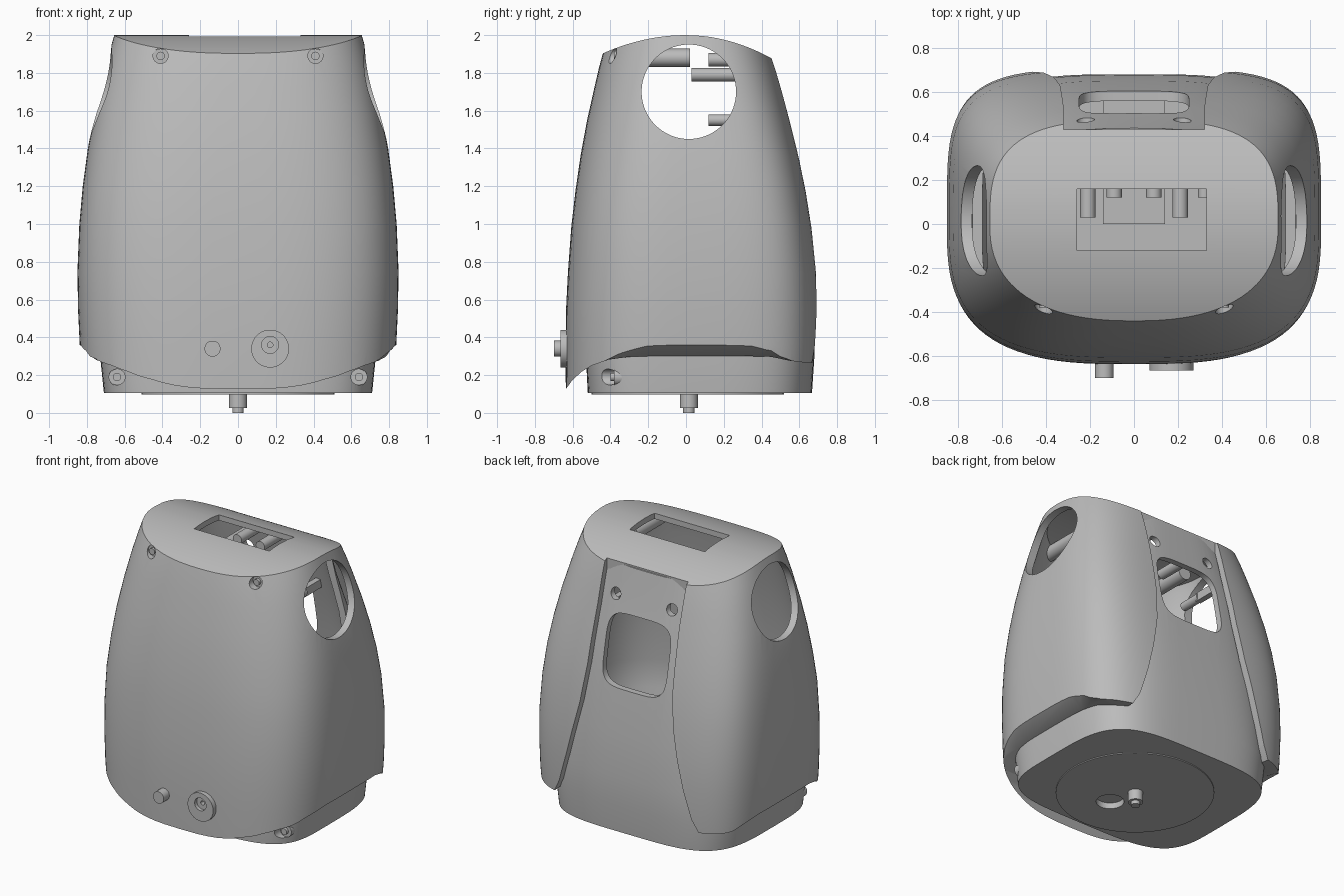
import bpy, bmesh, math

if "Cube" in bpy.data.objects:
    bpy.data.objects.remove(bpy.data.objects["Cube"])

grey = bpy.data.materials.new("body_grey")
grey.use_nodes = True
GREY = (0.5, 0.5, 0.5, 1)
grey.diffuse_color = GREY
grey.node_tree.nodes["Principled BSDF"].inputs["Base Color"].default_value = GREY


def finish(name, bm):
    bmesh.ops.recalc_face_normals(bm, faces=bm.faces)
    mesh = bpy.data.meshes.new(name)
    bm.to_mesh(mesh)
    bm.free()
    mesh.materials.append(grey)
    obj = bpy.data.objects.new(name, mesh)
    bpy.context.collection.objects.link(obj)
    return obj


def bridge(name, rings, strips=False):
    """Closed solid through equal rings; strips caps a left-right symmetric ring."""
    bm = bmesh.new()
    grid = [[bm.verts.new(p) for p in ring] for ring in rings]
    n = len(grid[0])
    for a, b in zip(grid, grid[1:]):
        for i in range(n):
            j = (i + 1) % n
            bm.faces.new((a[i], a[j], b[j], b[i]))
    for ring in (grid[0], grid[-1]):
        if strips:
            for i in range(n // 2):
                quad = [ring[i], ring[i + 1], ring[n - i - 1], ring[(n - i) % n]]
                bm.faces.new(list(dict.fromkeys(quad)))
        else:
            bm.faces.new(ring)
    return finish(name, bm)


def superellipse(n_front, n_back, count=96):
    for i in range(count):
        a = math.tau * i / count
        s = 0 if i * 2 % count == 0 else math.sin(a)
        c = -math.cos(a)
        n = n_back if c > 0 else n_front
        yield (math.copysign(abs(s) ** (2 / n), s) if s else 0,
               math.copysign(abs(c) ** (2 / n), c))


def loft(name, rows):
    """Rows are height, half width, front depth, back depth, front and back squareness."""
    rings = []
    for z, hx, front, back, nf, nb in rows:
        ring = []
        for u, v in superellipse(nf, nb):
            y = v * (back if v > 0 else front)
            crown = (0.6 if y > 0 else 0.5) * y * y * max(z / 2, 0) ** 4
            ring.append((u * hx, y, z - crown))
        rings.append(ring)
    return bridge(name, rings, True)


def cylinder(name, axis, start, end, a, b, r, sides=40):
    """Cylinder along an axis; a and b are its other two coordinates in order."""
    rings = []
    for d in (start, end):
        ring = []
        for i in range(sides):
            t = math.tau * i / sides
            p = [a + r * math.cos(t), b + r * math.sin(t)]
            p.insert("xyz".index(axis), d)
            ring.append(p)
        rings.append(ring)
    return bridge(name, rings)


def box(name, x0, x1, y0, y1, z0, z1):
    return bridge(name, [[(x0, y0, z), (x1, y0, z), (x1, y1, z), (x0, y1, z)] for z in (z0, z1)])


def cut(obj, *cutters):
    for c in cutters:
        c.hide_render = True
        mod = obj.modifiers.new("cut", "BOOLEAN")
        mod.operation, mod.solver, mod.object = "DIFFERENCE", "EXACT", c
        bpy.context.view_layer.objects.active = obj
        bpy.ops.object.modifier_apply(modifier=mod.name)
        bpy.data.objects.remove(c)


# outer shell, hollowed; the back corners are squarer than the front ones
outer = [(0.0, 0.81, 0.635, 0.69, 3, 4.3), (0.2, 0.825, 0.637, 0.698, 3, 4.3),
         (0.36, 0.838, 0.637, 0.704, 3, 4.3), (0.55, 0.847, 0.635, 0.704, 3, 4.3),
         (0.75, 0.85, 0.625, 0.695, 3, 4.3), (1.0, 0.84, 0.607, 0.668, 3, 4.3),
         (1.2, 0.822, 0.585, 0.638, 2.9, 4.2), (1.4, 0.795, 0.558, 0.602, 2.8, 4),
         (1.6, 0.757, 0.525, 0.56, 2.7, 3.8), (1.8, 0.71, 0.485, 0.517, 2.6, 3.5),
         (1.92, 0.678, 0.46, 0.49, 2.5, 3.3), (2.0, 0.655, 0.44, 0.47, 2.4, 3.1)]
inner = []
for z, hx, f, b, nf, nb in outer[:-1]:
    t = 0.11 if z < 0.5 else 0.05
    inner.append((z - 0.1 if z < 0.1 else z, hx - t, f - t, b - t, nf, nb))
inner.append((1.96, 0.61, 0.4, 0.42, 2.4, 3.1))
shell = loft("outer_shell", outer)
cut(shell, loft("hollow", inner))

# lower edge of the shell: depth, height, and how far it slopes down inwards
hem = [(-0.9, 0.12, 0), (-0.637, 0.125, 0), (-0.6, 0.175, 0), (-0.55, 0.22, 0),
       (-0.5, 0.25, 0), (-0.41, 0.3, 0.3), (-0.3, 0.345, 0.8), (-0.2, 0.36, 1),
       (0.35, 0.36, 1), (0.45, 0.345, 0.8), (0.55, 0.3, 0.4), (0.64, 0.265, 0), (0.9, 0.255, 0)]
sections = []
for x, drop in ((-0.95, -0.06), (-0.84, 0), (-0.73, 0.06), (0.73, 0.06), (0.84, 0), (0.95, -0.06)):
    sections.append([(x, y, z - drop * w) for y, z, w in hem] + [(x, 0.9, -0.5), (x, -0.9, -0.5)])
cut(shell, bridge("hem_cutter", sections))

# back opening, wider towards the base
edge = [(0.32, 2.2), (0.32, 1.6), (0.335, 1.2), (0.365, 0.95), (0.41, 0.75),
        (0.46, 0.55), (0.52, 0.35), (0.6, 0.2), (0.62, -0.2)]
outline = edge + [(-x, z) for x, z in reversed(edge)]
cut(shell, bridge("back_cutter", [[(x, y, z) for x, z in outline] for y in (0.43, 1)]))

# arm holes, top slot, front holes
cut(shell, cylinder("arm_cutter", "x", -1, 1, 0.015, 1.7, 0.25, 72),
    box("slot_cutter", -0.26, 0.33, -0.12, 0.16, 1.8, 2.2),
    cylinder("socket_cutter", "y", -0.8, -0.4, 0.17, 0.36, 0.04))
for x in (-0.41, 0.41):
    cut(shell, cylinder("screw_cutter", "y", -0.7, -0.345, x, 1.89, 0.04))

# base tub and back panel in one piece
core_rows = [(0.105, 0.71, 0.52, 0.667, 4, 4), (0.3, 0.73, 0.53, 0.68, 4, 4),
             (0.5, 0.735, 0.53, 0.676, 3.8, 3.8), (0.8, 0.735, 0.53, 0.65, 3.6, 3.6),
             (1.2, 0.71, 0.5, 0.59, 3.3, 3.5), (1.5, 0.67, 0.46, 0.535, 3.1, 3.4),
             (1.75, 0.61, 0.42, 0.48, 2.9, 3.2), (1.985, 0.57, 0.38, 0.435, 2.8, 3)]
core = loft("base_and_back_panel", core_rows)
hollow = [(z, hx - 0.045, f - 0.045, b - 0.045, nf, nb) for z, hx, f, b, nf, nb in core_rows]
hollow[0] = (0.15,) + hollow[0][1:]
hollow.append((2.1,) + hollow[-1][1:])
cut(core, loft("core_hollow", hollow),
    box("front_cutter", -1, 1, -1, 0.28, 0.45, 2.3),
    bridge("window_cutter", [[(0.25 * u, y, 1.33 + 0.245 * v) for u, v in superellipse(4.5, 4.5, 64)]
                             for y in (0.3, 1)]),
    cylinder("cable_cutter", "z", 0, 0.14, 0.05, -0.18, 0.09))
for x in (-0.22, 0.22):
    cut(core, cylinder("back_screw_cutter", "y", 0.3, 0.8, x, 1.68, 0.04))
for x in (-0.64, 0.64):
    cut(core, cylinder("base_screw_cutter", "y", -0.7, -0.375, x, 0.19, 0.042))

# screws and posts, mirrored
parts = [shell, core]
for side, x in (("right", -1), ("left", 1)):
    parts += [
        cylinder(side + "_front_post", "y", -0.36, 0.02, x * 0.41, 1.88, 0.048),
        cylinder(side + "_front_screw", "y", -0.38, -0.35, x * 0.41, 1.89, 0.022),
        cylinder(side + "_base_post", "y", -0.38, -0.2, x * 0.64, 0.19, 0.045),
        cylinder(side + "_base_screw", "y", -0.4, -0.37, x * 0.64, 0.19, 0.022),
        cylinder(side + "_back_post", "y", 0.03, 0.42, x * 0.21, 1.79, 0.035),
        cylinder(side + "_upper_post", "y", 0.12, 0.38, x * 0.09, 1.87, 0.035),
        cylinder(side + "_lower_post", "y", 0.12, 0.28, x * 0.32, 1.55, 0.03),
        box(side + "_post_rail", x * 0.32 - 0.02, x * 0.32 + 0.02, 0.26, 0.48, 1.52, 1.58)]

# front button and ring socket
parts.append(cylinder("button", "y", -0.70, -0.6, -0.135, 0.34, 0.042))
ring = cylinder("socket_ring", "y", -0.665, -0.6, 0.17, 0.34, 0.1, 56)
cut(ring, cylinder("ring_cutter", "y", -0.8, -0.64, 0.17, 0.36, 0.045),
    cylinder("pin_cutter", "y", -0.8, -0.5, 0.17, 0.36, 0.015))
parts.append(ring)

# underside disc with its stepped pivot, and inner block
disc = cylinder("underside_disc", "z", 0.098, 0.12, 0, 0.01, 0.51, 72)
cut(disc, cylinder("disc_cable_cutter", "z", 0, 0.3, 0.05, -0.18, 0.09))
parts += [disc,
          cylinder("pivot", "z", 0.025, 0.12, 0, 0.015, 0.048),
          cylinder("pivot_tip", "z", 0, 0.05, 0, 0.015, 0.03),
          box("inner_block", -0.14, 0.14, 0, 0.6, 0.14, 0.5)]

bpy.ops.object.select_all(action="DESELECT")
for p in parts:
    p.select_set(True)
bpy.context.view_layer.objects.active = shell
bpy.ops.object.shade_smooth_by_angle(angle=math.radians(30))
